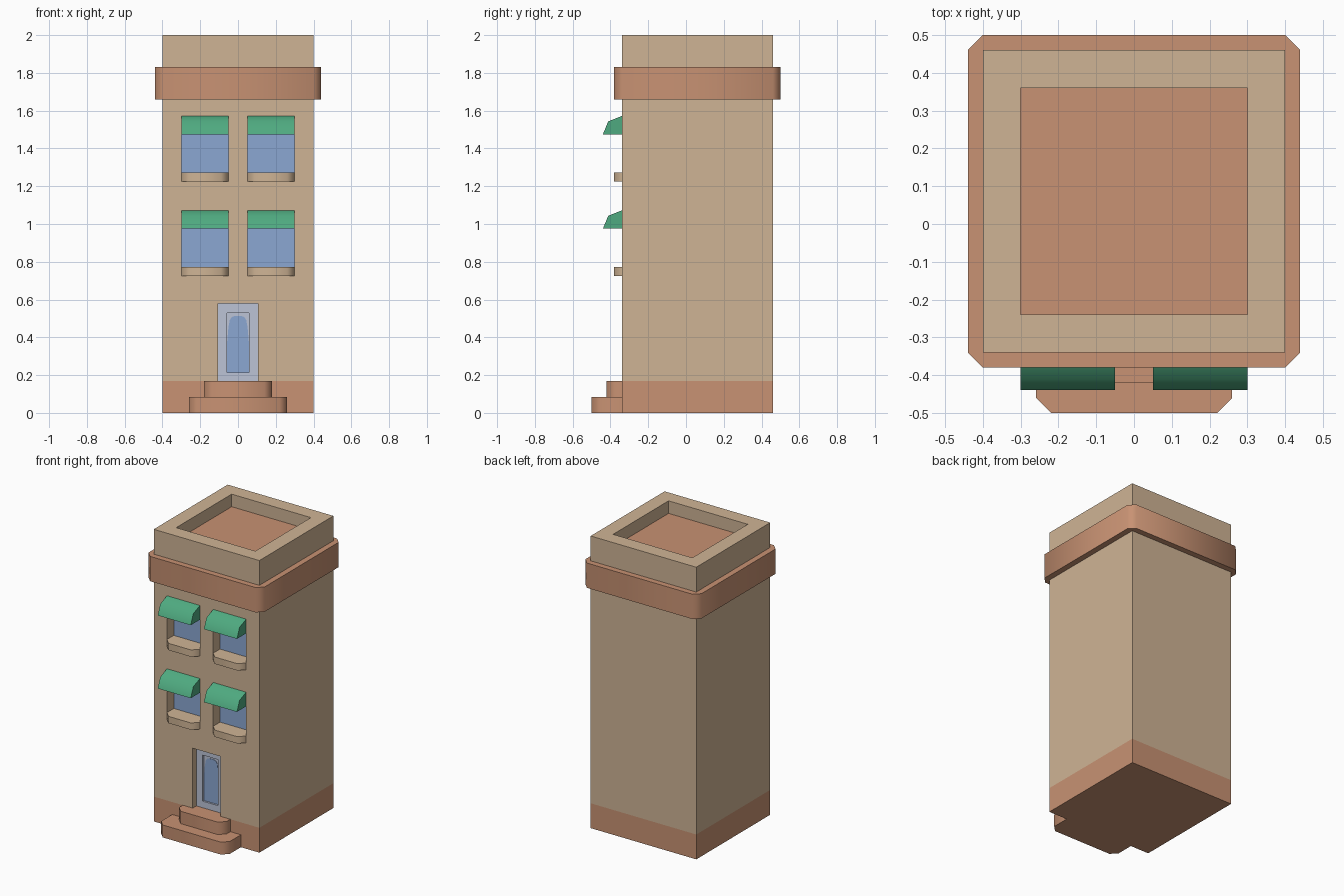
import bpy, bmesh, math
from mathutils import Vector

if "Cube" in bpy.data.objects:
    bpy.data.objects.remove(bpy.data.objects["Cube"])


def material(name, rgb):
    m = bpy.data.materials.new(name)
    lin = [((c / 255 + 0.055) / 1.055) ** 2.4 for c in rgb]
    m.diffuse_color = (*lin, 1)
    m.use_nodes = True
    m.node_tree.nodes["Principled BSDF"].inputs["Base Color"].default_value = m.diffuse_color
    return m


TAN = material("tan_stone", (207, 180, 149))
CLAY = material("terracotta", (200, 146, 115))
GREEN = material("awning_green", (79, 170, 128))
BLUE = material("glass_blue", (139, 167, 210))
GREY = material("door_grey", (188, 195, 214))


def prism(bm, pts, axis, a, b):
    """Extrude a 2D outline along an axis from a to b."""
    def place(p, t):
        c = list(p)
        c.insert(axis, t)
        return Vector(c)
    face = bm.faces.new([bm.verts.new(place(p, a)) for p in pts])
    ext = bmesh.ops.extrude_face_region(bm, geom=[face], use_keep_orig=True)
    shift = Vector((0, 0, 0))
    shift[axis] = b - a
    bmesh.ops.translate(bm, vec=shift, verts=[v for v in ext["geom"] if isinstance(v, bmesh.types.BMVert)])


def finish(name, bm, mat, smooth=False):
    bmesh.ops.recalc_face_normals(bm, faces=bm.faces)
    me = bpy.data.meshes.new(name)
    bm.to_mesh(me)
    bm.free()
    if mat:
        me.materials.append(mat)
    if smooth:
        for p in me.polygons:
            p.use_smooth = True
        me.set_sharp_from_angle(angle=math.radians(60))
    ob = bpy.data.objects.new(name, me)
    bpy.context.collection.objects.link(ob)
    return ob


def extruded(name, pts, axis, a, b, mat, smooth=False):
    bm = bmesh.new()
    prism(bm, pts, axis, a, b)
    return finish(name, bm, mat, smooth)


def boxes(name, dims, mat):
    bm = bmesh.new()
    for x0, x1, y0, y1, z0, z1 in dims:
        prism(bm, [(x0, y0), (x1, y0), (x1, y1), (x0, y1)], 2, z0, z1)
    return finish(name, bm, mat)


def front_chamfer(x0, x1, y0, y1, c=0.04):
    """Plan outline with its two front corners cut off."""
    return [(x0, y1), (x0, y0 + c), (x0 + c, y0), (x1 - c, y0), (x1, y0 + c), (x1, y1)]


WALL = -0.34
columns = [(-0.30, -0.05), (0.05, 0.30)]
floors = [0.725, 1.225]

# Walls with window, door and roof recesses cut out
boxes("base", [(-0.4, 0.4, WALL, 0.46, 0, 0.17)], CLAY)
walls = boxes("walls", [(-0.4, 0.4, WALL, 0.46, 0.17, 2)], TAN)
cuts = [(x0, x1, -0.5, -0.26, z, z + 0.35) for x0, x1 in columns for z in floors]
cuts += [(-0.105, 0.105, -0.5, -0.28, 0.1, 0.58), (-0.3, 0.3, -0.24, 0.36, 1.91, 2.1)]
cutter = boxes("recess_cutter", cuts, TAN)
cutter.hide_render = True
mod = walls.modifiers.new("recesses", 'BOOLEAN')
mod.operation = 'DIFFERENCE'
mod.solver = 'EXACT'
mod.object = cutter
bpy.context.view_layer.objects.active = walls
walls.select_set(True)
bpy.ops.object.modifier_apply(modifier=mod.name)
bpy.data.objects.remove(cutter)

# Roof floor and cornice band
boxes("roof_floor", [(-0.3, 0.3, -0.24, 0.36, 1.908, 1.914)], CLAY)
x, y0, y1, c = 0.44, -0.38, 0.50, 0.04
band = [(-x, y1 - c), (-x, y0 + c), (-x + c, y0), (x - c, y0),
        (x, y0 + c), (x, y1 - c), (x - c, y1), (-x + c, y1)]
extruded("cornice_band", band, 2, 1.66, 1.83, CLAY, True)

# Windows: glass, sill and awning
for x0, x1 in columns:
    for z in floors:
        boxes("window_glass", [(x0, x1, -0.266, -0.259, z, z + 0.35)], BLUE)
        extruded("window_sill", front_chamfer(x0, x1, -0.38, -0.26), 2, z, z + 0.047, TAN, True)
        awning = [(WALL, z + 0.25), (-0.44, z + 0.25), (-0.412, z + 0.318), (WALL, z + 0.347)]
        extruded("awning", awning, 0, x0, x1, GREEN, True)
        # close the wall gap above the glass behind the awning
        boxes("awning_header", [(x0, x1, WALL, -0.26, z + 0.346, z + 0.35)], TAN)

# Door: frame, inner panel and arched glass
F, B = -0.30, -0.278
boxes("door_frame", [(-0.105, -0.057, F, B, 0.17, 0.58), (0.057, 0.105, F, B, 0.17, 0.58),
                     (-0.057, 0.057, F, B, 0.17, 0.215), (-0.057, 0.057, F, B, 0.53, 0.58)], GREY)
boxes("door_panel", [(-0.057, 0.057, -0.284, B, 0.215, 0.53)], GREY)
half = [(0.057, 0.215), (0.057, 0.38), (0.051, 0.45), (0.044, 0.49), (0.033, 0.508), (0.018, 0.513)]
arch = half + [(-px, pz) for px, pz in reversed(half)]
extruded("door_glass", arch, 1, -0.287, -0.28, BLUE)

# Entrance steps
extruded("lower_step", front_chamfer(-0.26, 0.26, -0.50, WALL), 2, 0, 0.085, CLAY, True)
extruded("upper_step", front_chamfer(-0.18, 0.18, -0.42, WALL), 2, 0.085, 0.17, CLAY, True)
